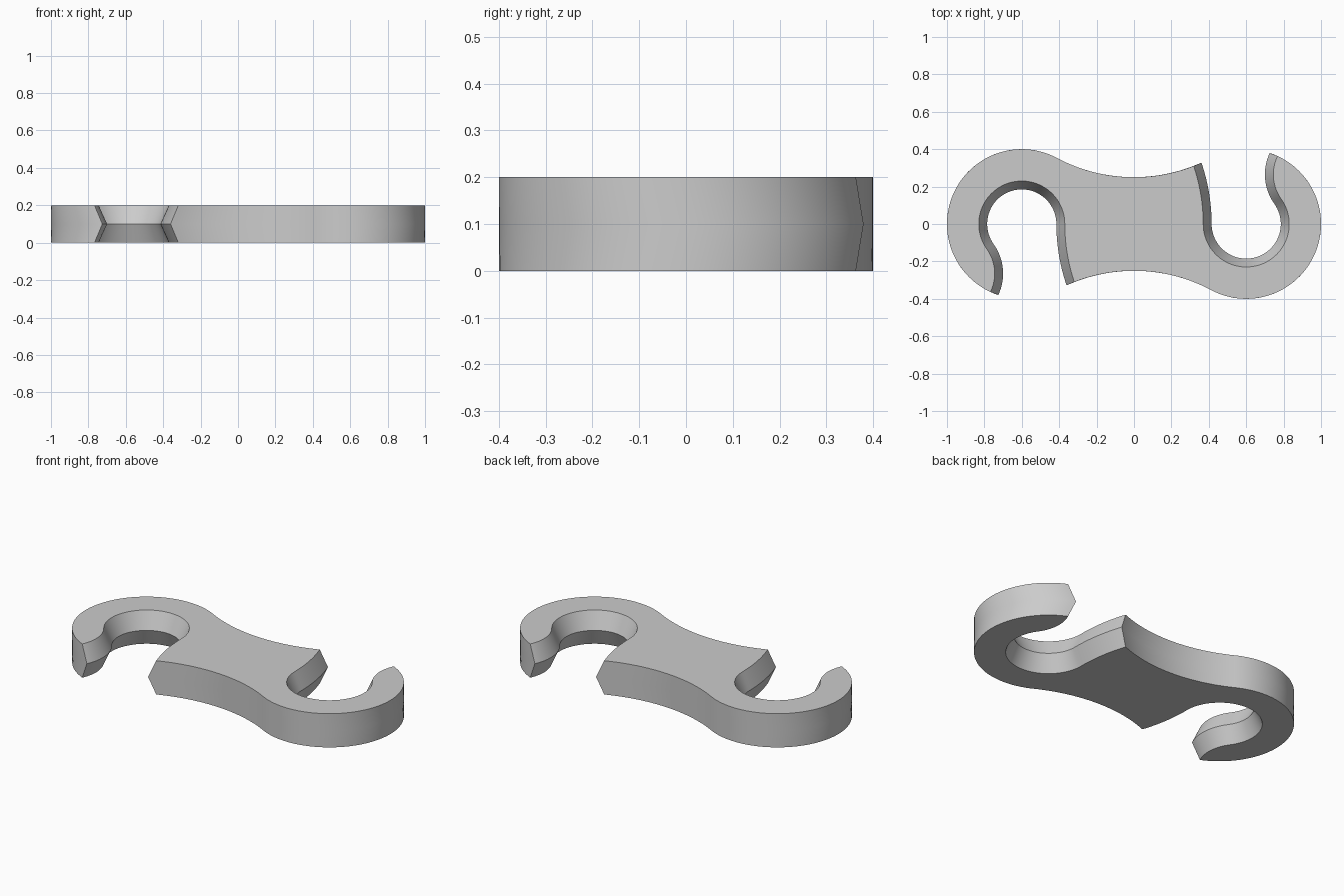
import bpy, bmesh
from math import sin, cos, pi, atan2, radians
from mathutils import Vector

if "Cube" in bpy.data.objects:
    bpy.data.objects.remove(bpy.data.objects["Cube"], do_unlink=True)

THICK, BEVEL = 0.2, 0.045
HOOK = Vector((0.6, 0))            # centre of the hook's outer rim and eye
OPPOSITE = -HOOK
RIM, EYE = 0.4, 0.185
WAIST = Vector((0, 1.125))         # centre of the concave waist arc
WAIST_R = 0.875
LIP = Vector((0.97, 0.265))        # centre of the hook's bulging lip
LIP_R = (LIP - HOOK).length - EYE
THROAT_R = 1.015


def angle(centre, p):
    return atan2(p.y - centre.y, p.x - centre.x)


def arc(centre, r, a, b, n):
    """Points along an arc, leaving out the last one."""
    return [centre + r * Vector((cos(a + (b - a) * i / n), sin(a + (b - a) * i / n)))
            for i in range(n)]


def meet(c1, r1, c2, r2, side):
    """Crossing of two circles, left (+1) or right (-1) of the line c1 to c2."""
    d = c2 - c1
    u = d.normalized()
    along = (d.length ** 2 + r1 ** 2 - r2 ** 2) / (2 * d.length)
    h = (r1 ** 2 - along ** 2) ** 0.5
    return c1 + u * along + side * h * Vector((-u.y, u.x))


def outline(inset):
    """Closed outline with the inner hook edge cut back by inset."""
    eye, lip, throat = EYE + inset, LIP_R - inset, THROAT_R - inset
    corner = meet(OPPOSITE, throat, WAIST, WAIST_R, 1)
    if corner.x < 0:
        corner = meet(OPPOSITE, throat, WAIST, WAIST_R, -1)
    tip = meet(HOOK, RIM, LIP, lip, 1)
    join = angle(-WAIST, HOOK)
    touch = angle(HOOK, LIP)
    half = arc(-WAIST, WAIST_R, angle(-WAIST, -corner), join, 32)
    half += arc(HOOK, RIM, join - pi, angle(HOOK, tip), 64)
    half += arc(LIP, lip, angle(LIP, tip), touch + pi, 16)
    half += arc(HOOK, eye, touch, -pi, 48)
    half += arc(OPPOSITE, throat, 0, angle(OPPOSITE, corner), 16)
    return half + [-p for p in half]


# Double-ended hook body: three stacked outlines joined by side bands
bm = bmesh.new()
rings = []
for z, inset in ((0, BEVEL), (THICK / 2, 0), (THICK, BEVEL)):
    rings.append([bm.verts.new((p.x, p.y, z)) for p in outline(inset)])
for low, high in zip(rings, rings[1:]):
    n = len(low)
    for i in range(n):
        j = (i + 1) % n
        bm.faces.new((low[i], low[j], high[j], high[i]))
bm.faces.new(rings[0][::-1])
bm.faces.new(rings[-1])
bmesh.ops.recalc_face_normals(bm, faces=bm.faces)

mesh = bpy.data.meshes.new("double_hook")
bm.to_mesh(mesh)
bm.free()
body = bpy.data.objects.new("double_hook", mesh)
bpy.context.collection.objects.link(body)

# Plain grey material
grey = bpy.data.materials.new("plain grey")
grey.use_nodes = True
colour = (0.6, 0.6, 0.6, 1)
grey.diffuse_color = colour
grey.node_tree.nodes["Principled BSDF"].inputs["Base Color"].default_value = colour
mesh.materials.append(grey)

bpy.ops.object.select_all(action="DESELECT")
body.select_set(True)
bpy.context.view_layer.objects.active = body
bpy.ops.object.shade_smooth_by_angle(angle=radians(30))
